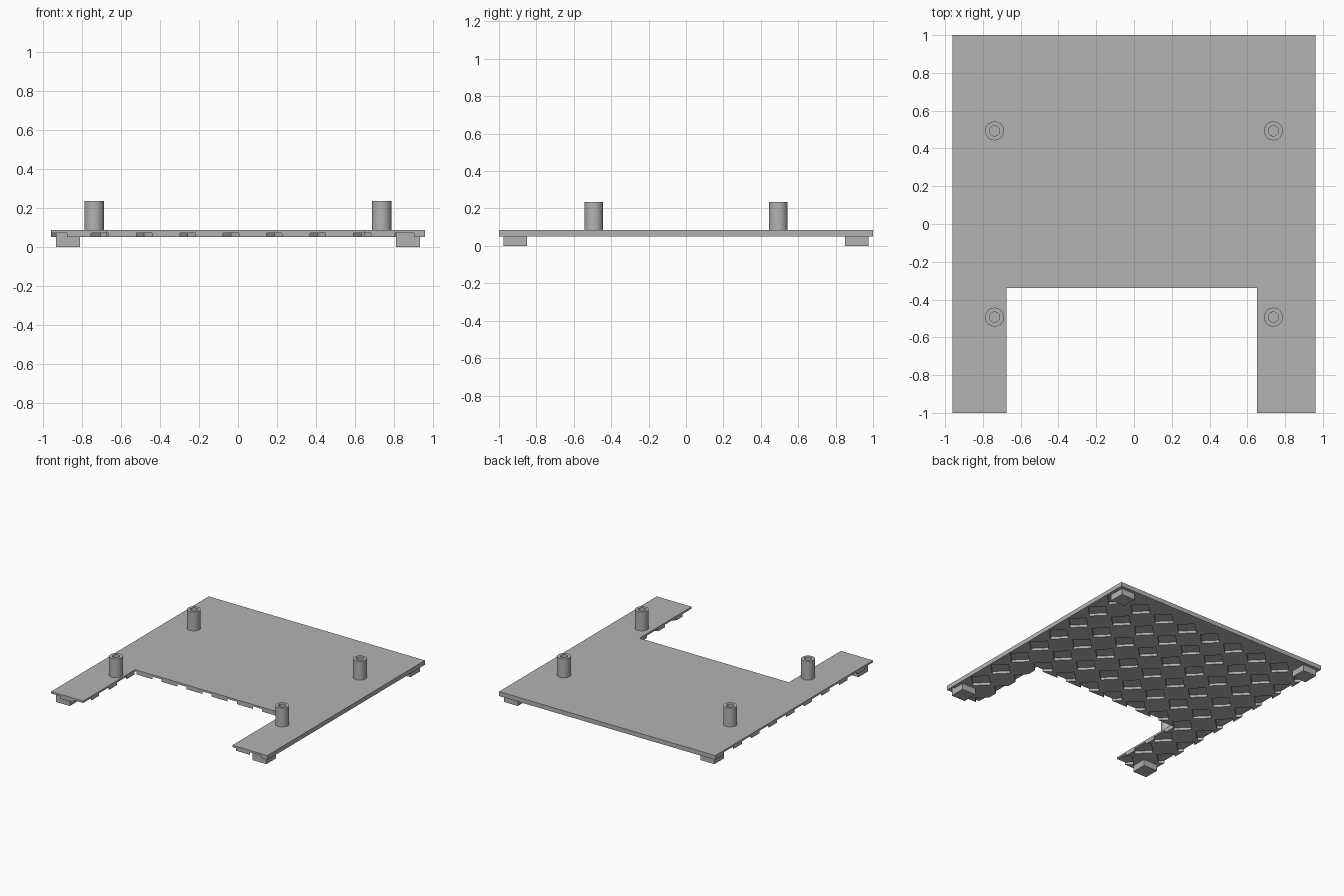
import bpy
import bmesh
import math
from mathutils import Matrix, Vector

cube = bpy.data.objects.get("Cube")
if cube:
    bpy.data.objects.remove(cube, do_unlink=True)

PLATE_BOTTOM, PLATE_TOP, RECESS_TOP = 0.05, 0.085, 0.07
POST_TOP = 0.235

grey = bpy.data.materials.new("plain grey")
grey.use_nodes = True
grey.diffuse_color = (0.45, 0.45, 0.45, 1)
grey.node_tree.nodes["Principled BSDF"].inputs["Base Color"].default_value = (0.45, 0.45, 0.45, 1)


def add_object(name, bm):
    bmesh.ops.recalc_face_normals(bm, faces=bm.faces)
    mesh = bpy.data.meshes.new(name)
    bm.to_mesh(mesh)
    bm.free()
    mesh.materials.append(grey)
    obj = bpy.data.objects.new(name, mesh)
    bpy.context.collection.objects.link(obj)
    return obj


def select_only(obj):
    bpy.ops.object.select_all(action='DESELECT')
    obj.select_set(True)
    bpy.context.view_layer.objects.active = obj


def extrude_outline(bm, outline, low, high):
    face = bm.faces.new([bm.verts.new((x, y, low)) for x, y in outline])
    new = bmesh.ops.extrude_face_region(bm, geom=[face])["geom"]
    top = [v for v in new if isinstance(v, bmesh.types.BMVert)]
    bmesh.ops.translate(bm, verts=top, vec=(0, 0, high - low))


# Base plate with the front bay
bm = bmesh.new()
extrude_outline(bm, [(-0.96, -1), (-0.675, -1), (-0.675, -0.34), (0.65, -0.34),
                     (0.65, -1), (0.96, -1), (0.96, 1), (-0.96, 1)],
                PLATE_BOTTOM, PLATE_TOP)
plate = add_object("base_plate", bm)

# Grid of diamond recesses cut into the underside
PITCH, HALF, COUNT = 0.223, 0.092, 9
bm = bmesh.new()
for i in range(COUNT):
    for j in range(COUNT):
        cx, cy = -0.928 + i * PITCH, -0.957 + j * PITCH
        extrude_outline(bm, [(cx - HALF, cy), (cx, cy - HALF),
                             (cx + HALF, cy), (cx, cy + HALF)],
                        PLATE_BOTTOM - 0.03, RECESS_TOP)
cutter = add_object("recess_cutter", bm)
cutter.hide_render = True
cut = plate.modifiers.new("recesses", 'BOOLEAN')
cut.operation = 'DIFFERENCE'
cut.solver = 'EXACT'
cut.object = cutter
select_only(plate)
bpy.ops.object.modifier_apply(modifier=cut.name)
bpy.data.objects.remove(cutter, do_unlink=True)

# Square corner feet and hollow standoff posts
for side, sx in (("left", 1), ("right", -1)):
    for end, sy in (("front", -1), ("back", 1)):
        bm = bmesh.new()
        place = Matrix.Translation((sx * 0.873, sy * 0.913, RECESS_TOP / 2))
        bmesh.ops.create_cube(bm, size=1,
                              matrix=place @ Matrix.Diagonal((0.124, 0.124, RECESS_TOP, 1)))
        add_object(f"{end}_{side}_foot", bm)

        bm = bmesh.new()
        outer, inner, base = 0.05, 0.027, PLATE_TOP - 0.005
        profile = [(0, PLATE_TOP + 0.002), (inner, PLATE_TOP + 0.002),
                   (inner, POST_TOP), (outer, POST_TOP), (outer, base)]
        verts = [bm.verts.new((r, 0, z)) for r, z in profile]
        edges = [bm.edges.new(pair) for pair in zip(verts, verts[1:])]
        bmesh.ops.spin(bm, geom=verts + edges, cent=(0, 0, 0), axis=(0, 0, 1),
                       angle=math.tau, steps=40, use_duplicate=False)
        bmesh.ops.remove_doubles(bm, verts=bm.verts, dist=0.0005)
        post = add_object(f"{end}_{side}_post", bm)
        post.location = Vector((sx * 0.738, sy * 0.493, 0))
        select_only(post)
        bpy.ops.object.shade_smooth_by_angle(angle=math.radians(35))
